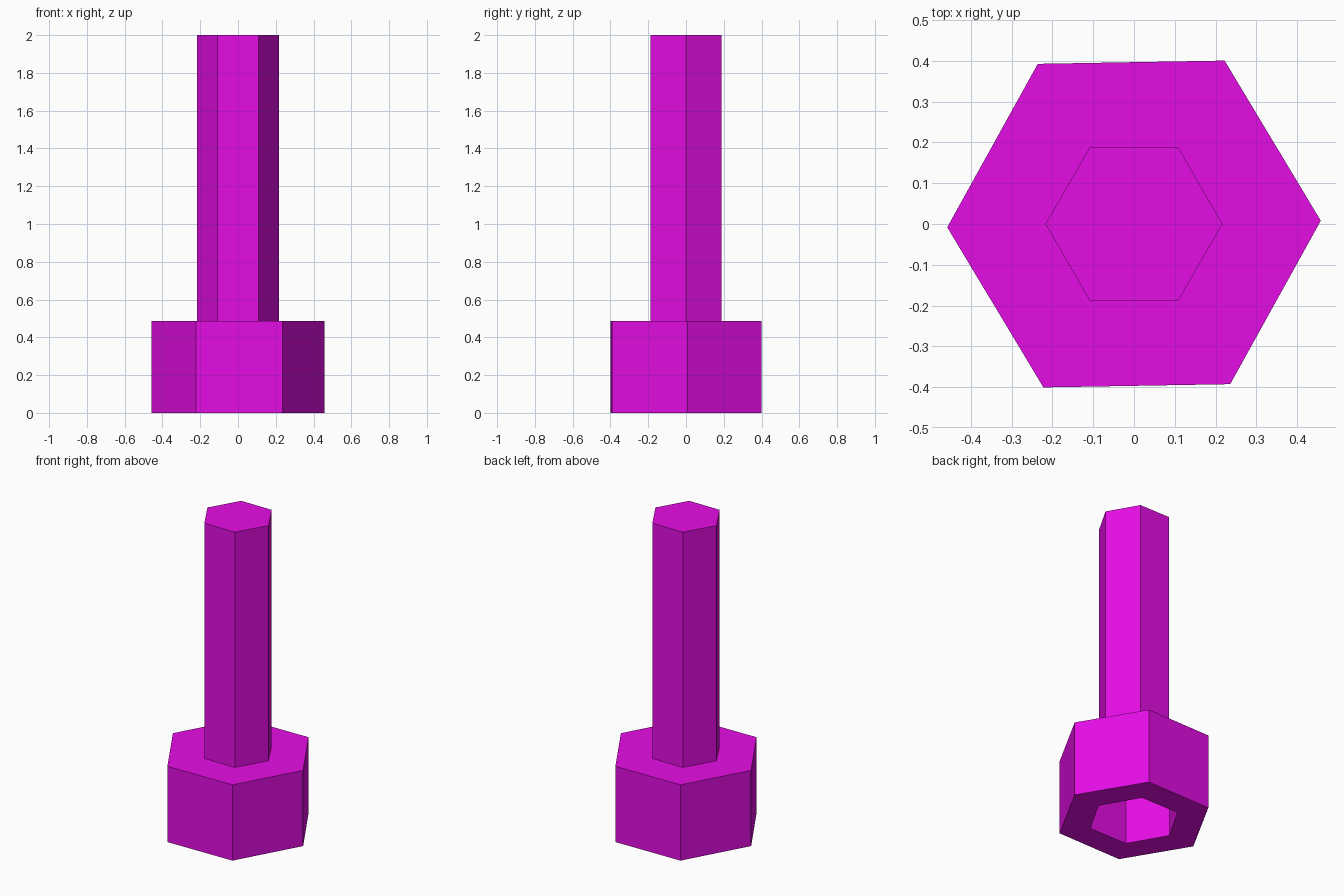
import bpy, bmesh, math

if "Cube" in bpy.data.objects:
    bpy.data.objects.remove(bpy.data.objects["Cube"])

SIDES = 6
HEAD_TOP = 0.487

magenta = bpy.data.materials.new("magenta")
magenta.diffuse_color = (0.78, 0.004, 0.78, 1.0)
magenta.use_nodes = True
magenta.node_tree.nodes["Principled BSDF"].inputs["Base Color"].default_value = magenta.diffuse_color


def hex_part(name, rings):
    """Skin hexagonal rings (radius, z, turn in degrees) and cap both ends."""
    bm = bmesh.new()
    loops = []
    for radius, z, turn in rings:
        angles = [math.radians(turn) + i * math.tau / SIDES for i in range(SIDES)]
        loops.append([bm.verts.new((radius * math.cos(a), radius * math.sin(a), z))
                      for a in angles])
    for lower, upper in zip(loops, loops[1:]):
        for i in range(SIDES):
            j = (i + 1) % SIDES
            bm.faces.new((lower[i], lower[j], upper[j], upper[i]))
    bm.faces.new(loops[0][::-1])
    bm.faces.new(loops[-1])
    bmesh.ops.recalc_face_normals(bm, faces=bm.faces)
    mesh = bpy.data.meshes.new(name)
    bm.to_mesh(mesh)
    bm.free()
    mesh.materials.append(magenta)
    obj = bpy.data.objects.new(name, mesh)
    bpy.context.collection.objects.link(obj)
    return obj


# Head: socket floor, socket rim, outer bottom edge, outer top edge
hex_part("socket_head", [(0.27, 0.38, 0), (0.27, 0, 0),
                         (0.458, 0, 1), (0.458, HEAD_TOP, 1)])

# Shaft standing on the head
hex_part("shaft", [(0.217, HEAD_TOP, 0), (0.217, 2.0, 0)])
